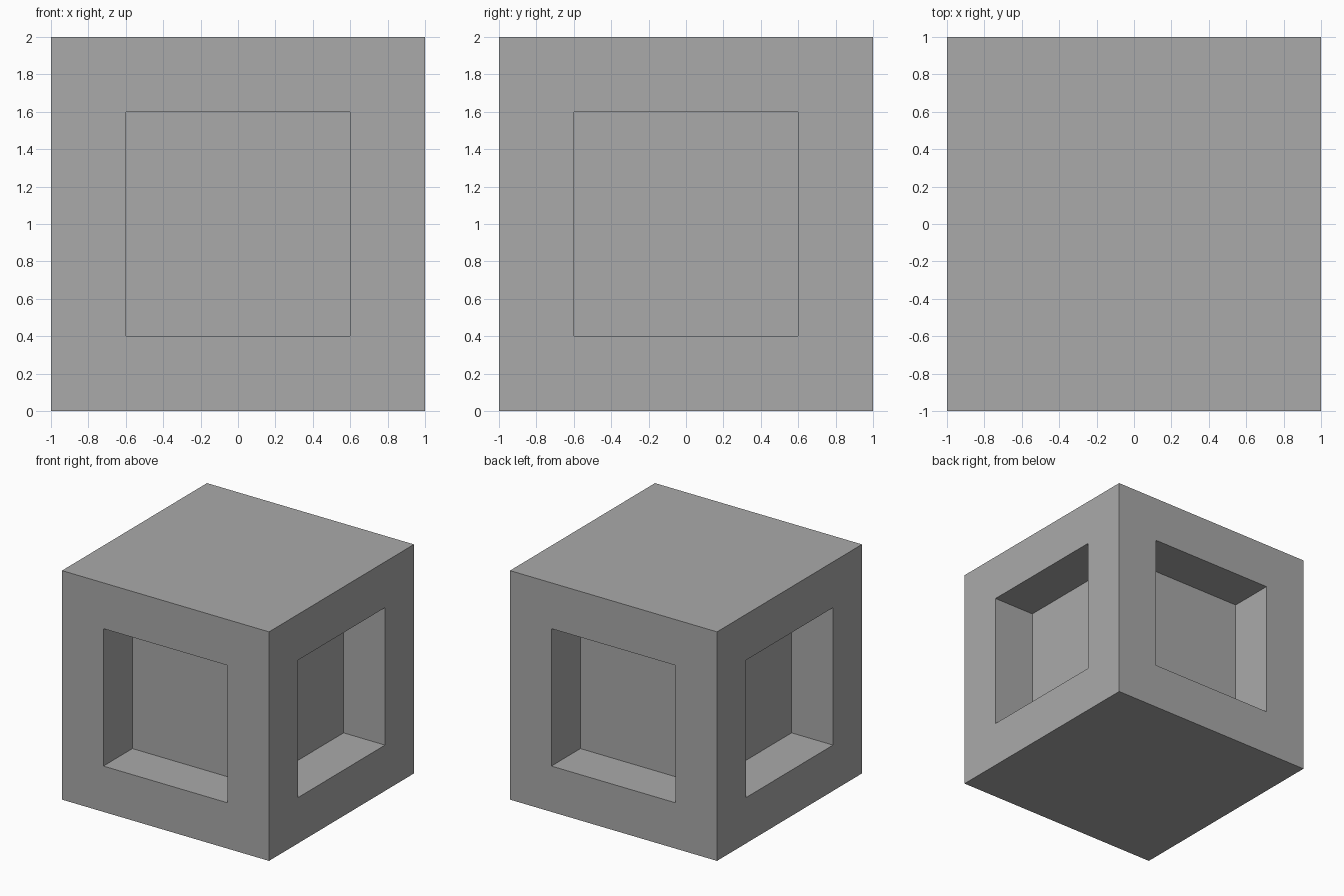
import bpy
import bmesh

SIZE = 2.0
BORDER = 0.4   # frame width around each opening
DEPTH = 0.4    # depth of each recess

# Remove the default cube
default = bpy.data.objects.get("Cube")
if default:
    bpy.data.objects.remove(default, do_unlink=True)

# Single grey material
grey = bpy.data.materials.new("plain_grey")
grey.use_nodes = True
colour = (0.4, 0.4, 0.4, 1.0)
grey.diffuse_color = colour
grey.node_tree.nodes["Principled BSDF"].inputs["Base Color"].default_value = colour

# Solid block standing on the ground
bm = bmesh.new()
bmesh.ops.create_cube(bm, size=SIZE)
bmesh.ops.translate(bm, verts=bm.verts, vec=(0, 0, SIZE / 2))
bm.normal_update()

# Square recess in each of the four upright sides
sides = [f for f in bm.faces if abs(f.normal.z) < 0.5]
bmesh.ops.inset_individual(bm, faces=sides, thickness=BORDER, use_even_offset=True)
for panel in sides:
    inward = -panel.normal * DEPTH
    extruded = bmesh.ops.extrude_discrete_faces(bm, faces=[panel])["faces"]
    for face in extruded:
        bmesh.ops.translate(bm, verts=face.verts, vec=inward)
bmesh.ops.recalc_face_normals(bm, faces=bm.faces)

mesh = bpy.data.meshes.new("recessed_block")
bm.to_mesh(mesh)
bm.free()
mesh.materials.append(grey)
block = bpy.data.objects.new("recessed_block", mesh)
bpy.context.scene.collection.objects.link(block)
